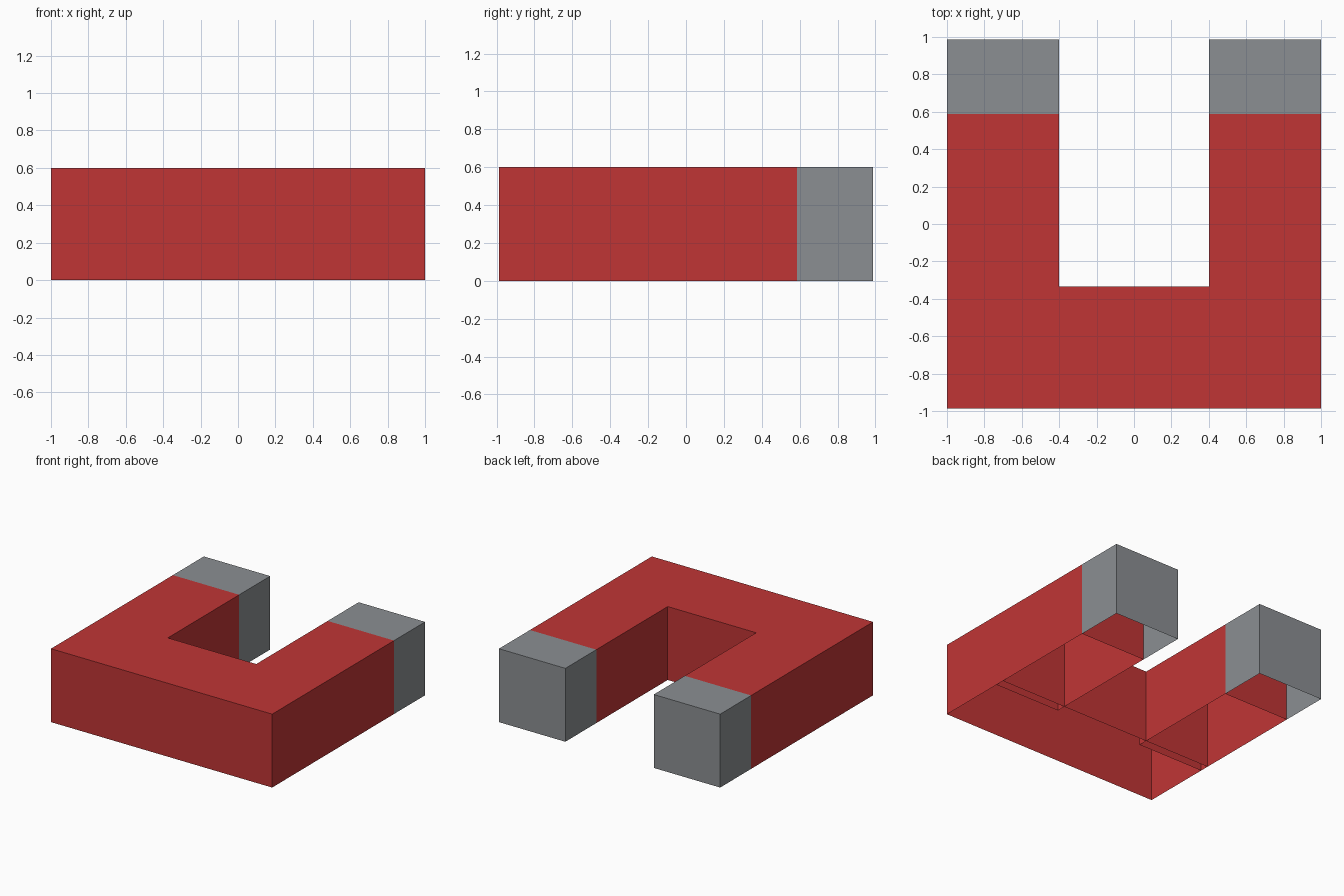
import bpy
import bmesh
from mathutils import Matrix, Vector

cube = bpy.data.objects.get("Cube")
if cube:
    bpy.data.objects.remove(cube, do_unlink=True)


def make_material(name, rgb):
    mat = bpy.data.materials.new(name)
    mat.use_nodes = True
    mat.diffuse_color = (*rgb, 1)
    mat.node_tree.nodes["Principled BSDF"].inputs["Base Color"].default_value = (*rgb, 1)
    return mat


red = make_material("red", (0.53, 0.036, 0.036))
grey = make_material("grey", (0.26, 0.275, 0.29))

HEIGHT = 0.6
FRONT, BACK = -0.987, 0.987
CAP_START = 0.587


def open_box(name, x_range, y_range, mat, skip_front=False):
    """Hollow box with no underside, and optionally no front wall."""
    low = Vector((x_range[0], y_range[0], 0))
    high = Vector((x_range[1], y_range[1], HEIGHT))
    bm = bmesh.new()
    bmesh.ops.create_cube(bm, size=1)
    size = high - low
    bmesh.ops.transform(bm, verts=bm.verts,
                        matrix=Matrix.Translation((low + high) / 2) @ Matrix.Diagonal((*size, 1)))
    bm.normal_update()
    unwanted = [f for f in bm.faces
                if f.normal.z < -0.9 or (skip_front and f.normal.y < -0.9)]
    bmesh.ops.delete(bm, geom=unwanted, context='FACES')
    mesh = bpy.data.meshes.new(name)
    bm.to_mesh(mesh)
    bm.free()
    mesh.materials.append(mat)
    obj = bpy.data.objects.new(name, mesh)
    bpy.context.collection.objects.link(obj)
    return obj


# Crossbar joining the two arms
open_box("crossbar", (-1, 1), (FRONT, -0.335), red)

# Arms overlap the crossbar slightly; each ends in a grey tip
for side, x_range in (("left", (0.4, 1)), ("right", (-1, -0.4))):
    open_box(side + "_arm", x_range, (-0.41, CAP_START), red)
    open_box(side + "_tip", x_range, (CAP_START, BACK), grey, skip_front=True)
